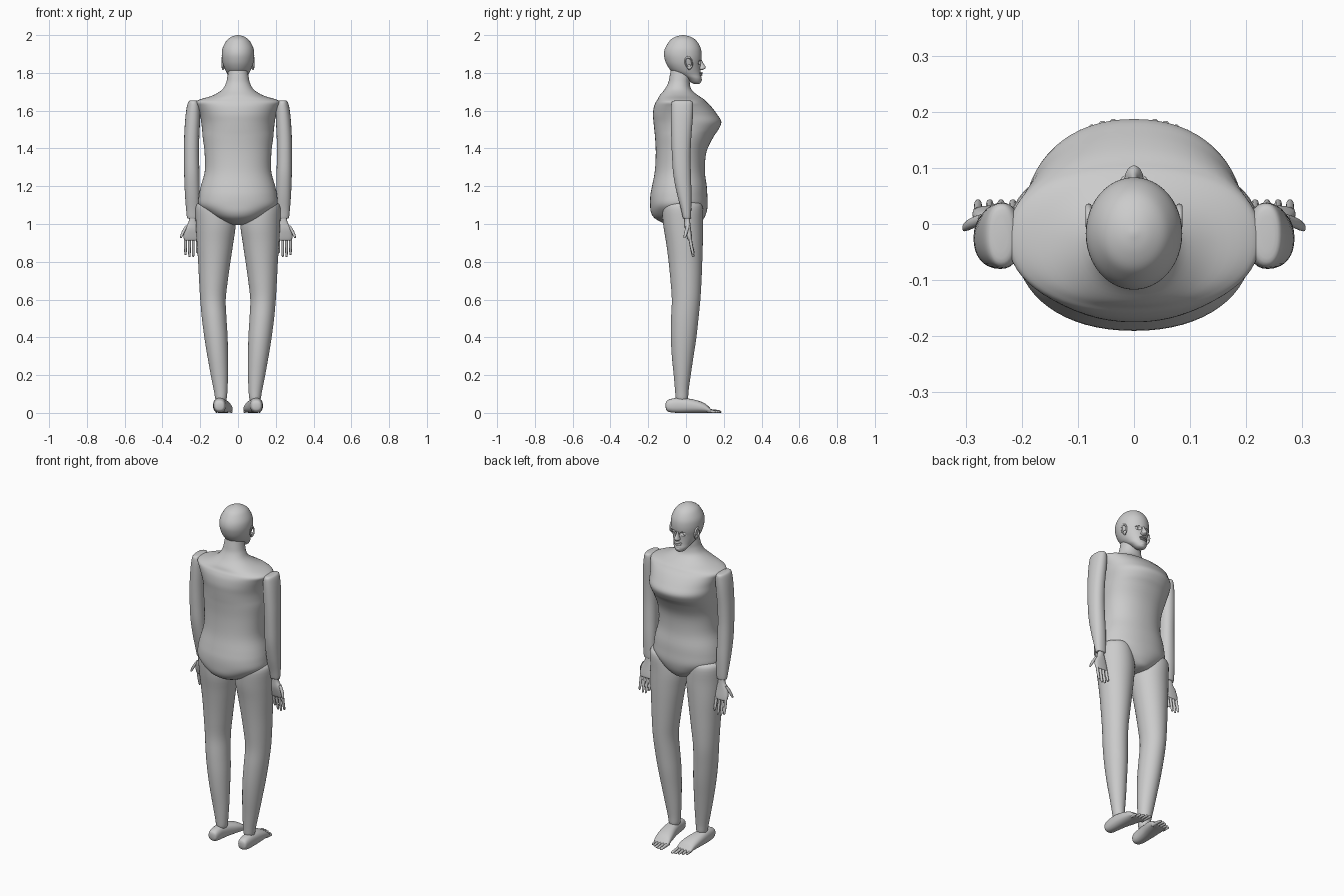
import bpy, bmesh, math
from mathutils import Vector


def finish(ob, mirror=False, angle=50):
    bpy.ops.object.select_all(action='DESELECT')
    ob.select_set(True)
    bpy.context.view_layer.objects.active = ob
    bpy.ops.object.shade_smooth_by_angle(angle=math.radians(angle))
    if mirror:
        ob.modifiers.new("Mirror", 'MIRROR').use_mirror_merge = False
    return ob


def make(name, bm, mirror=False, angle=50):
    bmesh.ops.recalc_face_normals(bm, faces=bm.faces)
    me = bpy.data.meshes.new(name)
    bm.to_mesh(me)
    bm.free()
    ob = bpy.data.objects.new(name, me)
    bpy.context.collection.objects.link(ob)
    return finish(ob, mirror, angle)


def spline(rows, steps):
    """Catmull-Rom through the rows."""
    out = []
    for i in range(len(rows) - 1):
        p = [rows[max(i - 1, 0)], rows[i], rows[i + 1], rows[min(i + 2, len(rows) - 1)]]
        for s in range(steps):
            t = s / steps
            out.append([0.5 * (2 * b + (c - a) * t + (2 * a - 5 * b + 4 * c - d) * t * t
                               + (3 * b - a - 3 * c + d) * t ** 3) for a, b, c, d in zip(*p)])
    return out + [list(rows[-1])]


def loft(name, rows, axis='z', n=32, steps=4, power=2.0, mirror=False, angle=50):
    """Rows are (position, a0, a1, b0, b1): bounds of rounded cross-sections."""
    bm = bmesh.new()
    rings = []
    for t, a0, a1, b0, b1 in spline(rows, steps):
        ring = []
        for k in range(n):
            an = 2 * math.pi * k / n
            c, s = math.cos(an), math.sin(an)
            a = (a0 + a1) / 2 + (a1 - a0) / 2 * math.copysign(abs(c) ** (2 / power), c)
            b = (b0 + b1) / 2 + (b1 - b0) / 2 * math.copysign(abs(s) ** (2 / power), s)
            ring.append(bm.verts.new((a, b, t) if axis == 'z' else (a, t, b)))
        rings.append(ring)
    for r, q in zip(rings, rings[1:]):
        for k in range(n):
            bm.faces.new((r[k], r[(k + 1) % n], q[(k + 1) % n], q[k]))
    bm.faces.new(rings[0][::-1])
    bm.faces.new(rings[-1])
    return make(name, bm, mirror, angle)


def ball(name, loc, size, mirror=False):
    bm = bmesh.new()
    bmesh.ops.create_uvsphere(bm, u_segments=20, v_segments=12, radius=1)
    for v in bm.verts:
        v.co = Vector([c * s + l for c, s, l in zip(v.co, size, loc)])
    return make(name, bm, mirror)


def sym(rows):
    return [(z, -x, x, y0, y1) for z, x, y0, y1 in rows]


# Torso with neck
loft("torso", sym([
    (0.995, 0.03, -0.07, 0.04), (1.005, 0.065, -0.12, 0.075), (1.03, 0.12, -0.165, 0.095),
    (1.06, 0.165, -0.185, 0.108), (1.10, 0.207, -0.19, 0.115), (1.15, 0.207, -0.189, 0.113),
    (1.20, 0.197, -0.18, 0.11), (1.28, 0.176, -0.165, 0.10), (1.38, 0.177, -0.16, 0.108),
    (1.46, 0.187, -0.164, 0.145), (1.50, 0.19, -0.168, 0.172), (1.54, 0.195, -0.172, 0.187),
    (1.58, 0.202, -0.175, 0.165), (1.62, 0.216, -0.17, 0.135), (1.645, 0.225, -0.16, 0.11),
    (1.66, 0.20, -0.15, 0.095), (1.68, 0.135, -0.14, 0.065), (1.71, 0.085, -0.115, 0.03),
    (1.745, 0.064, -0.095, 0.02), (1.78, 0.056, -0.087, 0.022), (1.82, 0.05, -0.08, 0.02)]),
    n=64, power=2.15)

# Head with jaw
head = loft("head", sym([
    (1.742, 0.012, 0.04, 0.07), (1.75, 0.027, 0.025, 0.079), (1.77, 0.043, 0.0, 0.082),
    (1.79, 0.054, -0.045, 0.079), (1.81, 0.065, -0.078, 0.077), (1.84, 0.077, -0.10, 0.077),
    (1.87, 0.084, -0.112, 0.082), (1.90, 0.086, -0.117, 0.083), (1.93, 0.082, -0.111, 0.078),
    (1.96, 0.068, -0.094, 0.063), (1.98, 0.052, -0.076, 0.044), (1.994, 0.028, -0.048, 0.016),
    (2.0, 0.004, -0.02, -0.012)]), n=48, angle=60)

# Eye sockets cut from the head
sockets = ball("socket_cutter", (0.034, 0.082, 1.855), (0.023, 0.022, 0.014), True)
sockets.hide_render = True
sockets.hide_viewport = True
cut = head.modifiers.new("Sockets", 'BOOLEAN')
cut.operation = 'DIFFERENCE'
cut.object = sockets
ball("eye", (0.034, 0.056, 1.855), (0.013, 0.013, 0.012), True)

# Nose, lips and chin
loft("nose", sym([(1.815, 0.010, 0.065, 0.085), (1.822, 0.017, 0.06, 0.101),
                  (1.832, 0.013, 0.06, 0.104), (1.85, 0.008, 0.06, 0.092),
                  (1.872, 0.007, 0.06, 0.082)]), n=16)
ball("upper_lip", (0, 0.076, 1.799), (0.025, 0.014, 0.005))
ball("lower_lip", (0, 0.076, 1.789), (0.022, 0.013, 0.005))
ball("chin", (0, 0.066, 1.763), (0.022, 0.018, 0.015))

# Ears
bpy.ops.mesh.primitive_torus_add(major_radius=1, minor_radius=0.22,
                                 major_segments=24, minor_segments=8)
ear = bpy.context.object
ear.name = "ear_rim"
for v in ear.data.vertices:
    x, y, z = v.co
    v.co = (0.081 + z * 0.025, 0.014 + x * 0.018 - y * 0.004, 1.855 + y * 0.028)
finish(ear, True)
ball("ear_lobe", (0.079, 0.017, 1.83), (0.007, 0.01, 0.014), True)

# Arms
loft("arm", [
    (1.654, 0.225, 0.25, -0.05, 0.015), (1.648, 0.21, 0.262, -0.073, 0.034),
    (1.62, 0.20, 0.271, -0.079, 0.038), (1.56, 0.20, 0.279, -0.08, 0.036),
    (1.46, 0.205, 0.285, -0.078, 0.028), (1.36, 0.206, 0.286, -0.074, 0.024),
    (1.26, 0.204, 0.285, -0.067, 0.026), (1.16, 0.203, 0.281, -0.048, 0.029),
    (1.08, 0.205, 0.275, -0.027, 0.028), (1.035, 0.207, 0.27, -0.017, 0.026),
    (1.028, 0.212, 0.265, -0.013, 0.023)], mirror=True, power=2.2)

# Hands
loft("palm", [
    (1.04, 0.222, 0.258, -0.008, 0.02), (1.01, 0.22, 0.262, -0.007, 0.022),
    (0.975, 0.211, 0.281, -0.006, 0.026), (0.94, 0.207, 0.288, 0.002, 0.031),
    (0.918, 0.208, 0.286, 0.009, 0.033), (0.912, 0.214, 0.28, 0.014, 0.03)],
    n=24, mirror=True, power=2.5)
for i, (x, tip) in enumerate([(0.216, 0.845), (0.237, 0.826), (0.257, 0.824), (0.278, 0.835)]):
    r = 0.0075
    m = (0.925 + tip) / 2
    loft(f"finger_{i + 1}", [
        (0.925, x - r, x + r, 0.013, 0.030), (m, x - r, x + r, 0.021, 0.037),
        (tip + 0.008, x - r * 0.8, x + r * 0.8, 0.031, 0.044),
        (tip, x - r * 0.3, x + r * 0.3, 0.035, 0.041)], n=12, steps=3, mirror=True)
loft("thumb", [(0.992, 0.262, 0.278, 0.0, 0.018), (0.965, 0.278, 0.295, -0.007, 0.012),
               (0.94, 0.290, 0.305, -0.012, 0.004), (0.926, 0.298, 0.306, -0.013, -0.004)],
     n=12, steps=3, mirror=True)

# Legs
loft("leg", [
    (1.125, 0.09, 0.17, -0.06, 0.03), (1.115, 0.06, 0.20, -0.10, 0.065),
    (1.09, 0.03, 0.224, -0.124, 0.088), (1.0, 0.013, 0.223, -0.121, 0.09),
    (0.90, 0.025, 0.218, -0.105, 0.089), (0.80, 0.04, 0.211, -0.092, 0.086),
    (0.70, 0.054, 0.206, -0.082, 0.082), (0.60, 0.065, 0.20, -0.075, 0.076),
    (0.50, 0.061, 0.191, -0.079, 0.066), (0.40, 0.055, 0.178, -0.08, 0.055),
    (0.30, 0.053, 0.162, -0.075, 0.04), (0.20, 0.053, 0.144, -0.065, 0.025),
    (0.12, 0.056, 0.128, -0.058, 0.014), (0.075, 0.06, 0.12, -0.054, 0.01),
    (0.06, 0.07, 0.11, -0.045, 0.0)], mirror=True, n=40)

# Feet
loft("foot", [
    (-0.108, 0.088, 0.108, 0.03, 0.05), (-0.102, 0.073, 0.122, 0.012, 0.064),
    (-0.08, 0.066, 0.128, 0.003, 0.074), (-0.04, 0.062, 0.131, 0.0, 0.079),
    (0.01, 0.052, 0.132, 0.0, 0.076), (0.06, 0.038, 0.13, 0.0, 0.066),
    (0.10, 0.03, 0.126, 0.0, 0.05), (0.125, 0.029, 0.122, 0.0, 0.028),
    (0.137, 0.035, 0.115, 0.002, 0.014)], axis='y', mirror=True, power=2.4)
for i, tip in enumerate([0.187, 0.184, 0.177, 0.168, 0.157]):
    x = 0.037 + i * 0.019
    r = 0.0085 - i * 0.0006
    loft(f"toe_{i + 1}", [
        (0.11, x - r, x + r, 0.001, 0.022), (tip - 0.02, x - r, x + r, 0.0, 0.016),
        (tip - 0.005, x - r * 0.8, x + r * 0.8, 0.0, 0.012),
        (tip, x - r * 0.3, x + r * 0.3, 0.003, 0.008)],
        axis='y', n=12, steps=3, mirror=True)
